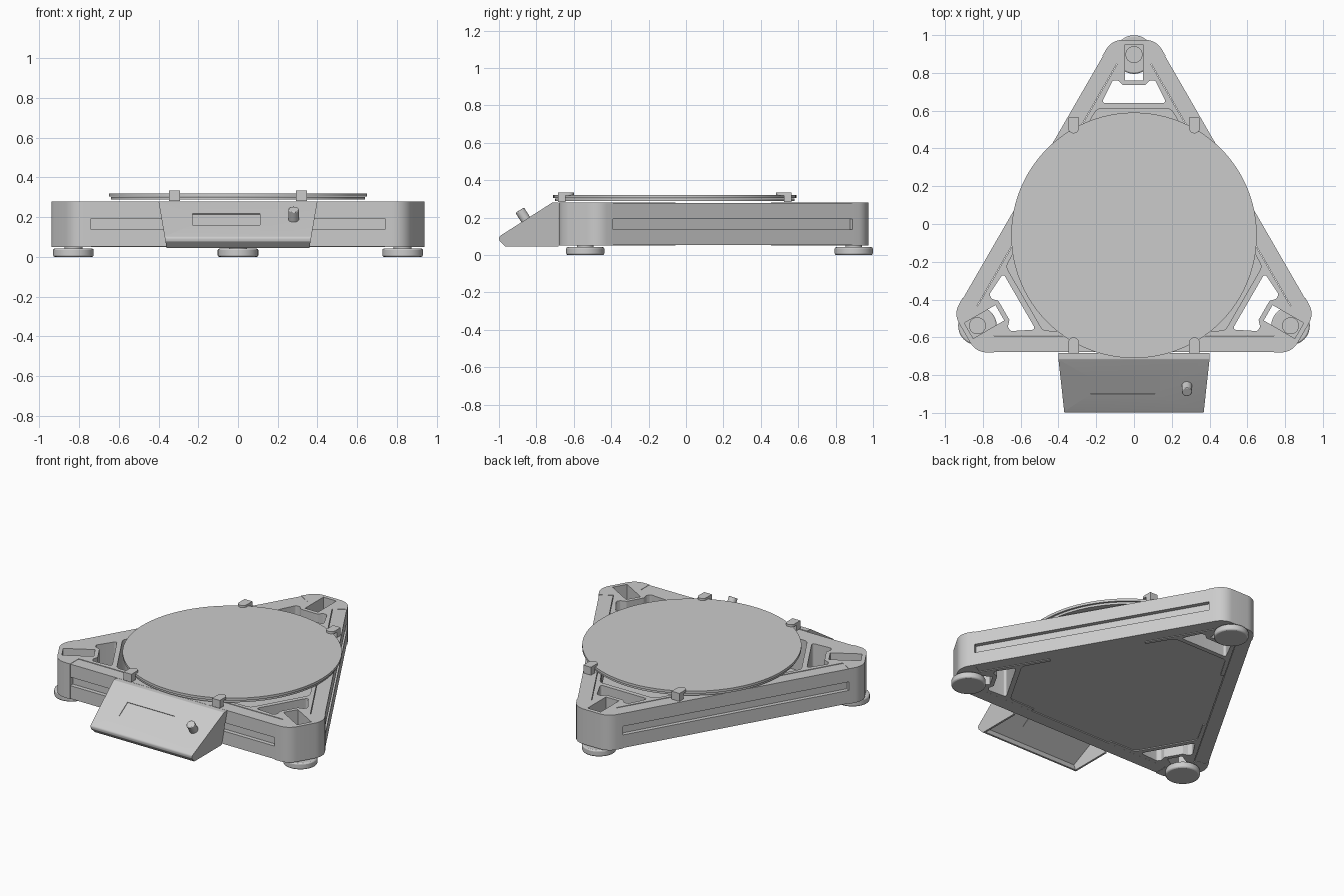
import bpy, math
from mathutils import Vector, Matrix

if "Cube" in bpy.data.objects:
    bpy.data.objects.remove(bpy.data.objects["Cube"], do_unlink=True)

CENTRE = Vector((0, -0.06, 0))
C30, S30 = math.cos(math.pi / 6), 0.5

grey = bpy.data.materials.new("plain grey")
grey.use_nodes = True
grey.diffuse_color = (0.6, 0.6, 0.6, 1)
grey.node_tree.nodes["Principled BSDF"].inputs["Base Color"].default_value = (0.6, 0.6, 0.6, 1)


def finish(ob, name, smooth=True):
    ob.name = ob.data.name = name
    ob.data.materials.clear()
    ob.data.materials.append(grey)
    if smooth:
        bpy.ops.object.select_all(action="DESELECT")
        ob.select_set(True)
        bpy.context.view_layer.objects.active = ob
        bpy.ops.object.shade_smooth_by_angle(angle=math.radians(32))
    return ob


def rounded(points, steps=6):
    """Outline from (x, y, corner radius) points."""
    out = []
    for i, (x, y, r) in enumerate(points):
        p = Vector((x, y))
        if r == 0:
            out.append(p)
            continue
        a = (Vector(points[i - 1][:2]) - p).normalized()
        b = (Vector(points[(i + 1) % len(points)][:2]) - p).normalized()
        half = a.angle(b) / 2
        mid = p + (a + b).normalized() * r / math.sin(half)
        start, end = p + a * r / math.tan(half) - mid, p + b * r / math.tan(half) - mid
        for k in range(steps + 1):
            out.append(mid + start.lerp(end, k / steps).normalized() * r)
    return out


def mirrored(half):
    return half + [(-x, y, r) for x, y, r in reversed(half)]


def prism(name, loops, z0, z1):
    """Extrude a filled outline with holes from z0 to z1."""
    cu = bpy.data.curves.new(name, "CURVE")
    cu.dimensions, cu.fill_mode, cu.extrude = "2D", "BOTH", (z1 - z0) / 2
    for loop in loops:
        sp = cu.splines.new("POLY")
        sp.points.add(len(loop) - 1)
        for pt, co in zip(sp.points, loop):
            pt.co = (co[0], co[1], 0, 1)
        sp.use_cyclic_u = True
    ob = bpy.data.objects.new(name, cu)
    bpy.context.collection.objects.link(ob)
    bpy.ops.object.select_all(action="DESELECT")
    ob.select_set(True)
    bpy.context.view_layer.objects.active = ob
    bpy.ops.object.convert(target="MESH")
    ob = bpy.context.view_layer.objects.active
    ob.data.transform(Matrix.Translation((0, 0, (z0 + z1) / 2)))
    return finish(ob, name)


def box(name, x, y, z):
    bpy.ops.mesh.primitive_cube_add(size=1)
    ob = bpy.context.object
    ob.data.transform(Matrix.Translation([(a + b) / 2 for a, b in (x, y, z)])
                      @ Matrix.Diagonal([b - a for a, b in (x, y, z)] + [1]))
    return finish(ob, name, False)


def cylinder(name, radius, z0, z1, at=(0, 0), sides=48, bevel=0.0):
    bpy.ops.mesh.primitive_cylinder_add(vertices=sides, radius=radius, depth=z1 - z0)
    ob = bpy.context.object
    ob.data.transform(Matrix.Translation((at[0], at[1], (z0 + z1) / 2)))
    if bevel:
        m = ob.modifiers.new("soft edge", "BEVEL")
        m.width, m.segments, m.limit_method = bevel, 2, "ANGLE"
    return finish(ob, name)


def cut(ob, cutter):
    m = ob.modifiers.new("cut", "BOOLEAN")
    m.operation, m.solver, m.object = "DIFFERENCE", "EXACT", cutter
    bpy.context.view_layer.objects.active = ob
    bpy.ops.object.modifier_apply(modifier=m.name)
    bpy.data.objects.remove(cutter, do_unlink=True)


def spin(ob, degrees):
    ob.matrix_world = Matrix.Translation(CENTRE) @ Matrix.Rotation(math.radians(degrees), 4, "Z")


def along(n, t, r=0.0):
    """Point at offset n from the centre and distance t along a triangle side."""
    return (n * C30 - t * S30, n * S30 + t * C30, r)


# Corner bracket outlines, pointing along +y from the centre
body = rounded(mirrored([(0.118, 1.035, 0.1), along(0.62, 0.74), along(0.53, 0.74),
                         along(0.53, 0.3), along(0.507, 0.3), (0.196, 0.67, 0.04)]))
window = rounded(mirrored([(0.172, 0.7, 0.012), (0.112, 0.82, 0.015),
                           (0.085, 0.82, 0.01), (0.058, 0.795, 0.01)]))
slot = rounded(mirrored([(0.047, 0.82, 0), (0.047, 1.01, 0)]))

# Three corners with feet, three sides with paired bars
for name, angle in (("back", 0), ("right", 120), ("left", 240)):
    spin(prism(name + "_corner_bracket", [body, window, slot], 0.05, 0.28), angle)
    spin(cylinder(name + "_foot", 0.102, 0, 0.042, (0, 0.957), bevel=0.008), angle)
    spin(cylinder(name + "_foot_stem", 0.045, 0.04, 0.07, (0, 0.957), 24), angle)
for name, angle in (("front", 0), ("left", 120), ("right", 240)):
    for level, z in (("lower", 0.052), ("upper", 0.193)):
        spin(box(f"{name}_{level}_bar", (-0.74, 0.74), (-0.617, -0.533), (z, z + 0.085)), angle)
    spin(box(name + "_recessed_panel", (-0.74, 0.74), (-0.59, -0.54), (0.13, 0.2)), angle)

# Floor plate, a triangle with cut-off corners
plate = []
for k in range(3):
    turn = Matrix.Rotation(k * math.tau / 3, 2)
    u = (0.53 - 0.695 * S30) / C30
    plate += [turn @ Vector((u, 0.695)), turn @ Vector((-u, 0.695))]
spin(prism("floor_plate", [plate], 0.056, 0.07), 0)

# Round bed in two layers
spin(cylinder("bed_heater", 0.64, 0.288, 0.302, sides=96), 0)
spin(cylinder("bed_top", 0.65, 0.304, 0.32, sides=96), 0)

# Bed clips: a rounded tongue above, a post outside the rim and a lower jaw
for side, x in (("left", 0.32), ("right", -0.32)):
    for end, y, s in (("back", 0.565, -1), ("front", -0.685, 1)):
        tongue = rounded([(x - 0.028, y, 0), (x + 0.028, y, 0),
                          (x + 0.028, y + s * 0.085, 0.027), (x - 0.028, y + s * 0.085, 0.027)])
        prism(f"{end}_{side}_clip_tongue", [tongue], 0.318, 0.334)
        ys = sorted((y, y + s * 0.04))
        box(f"{end}_{side}_clip_post", (x - 0.028, x + 0.028), ys, (0.282, 0.319))


# Control housing: hollow sloped shell, open underneath and narrower at the bottom
def housing(name, profile, half_width):
    ob = prism(name, [profile], -half_width, half_width)
    ob.data.transform(Matrix(((0, 0, 1, 0), (1, 0, 0, 0), (0, 1, 0, 0), (0, 0, 0, 1))))
    for v in ob.data.vertices:
        v.co.x *= 1 - 0.43 * (0.28 - v.co.z)
    return ob


shell = housing("control_housing", rounded([(-0.682, 0.28, 0), (-0.715, 0.28, 0.01),
                (-1.0, 0.098, 0.015), (-0.998, 0.078, 0.01), (-0.965, 0.045, 0), (-0.682, 0.045, 0)]), 0.4)
cut(shell, housing("hollow", rounded([(-0.67, 0.262, 0), (-0.715, 0.262, 0),
                   (-0.978, 0.094, 0), (-0.945, 0.03, 0), (-0.67, 0.03, 0)]), 0.386))

# Screen and knob lie in the slope's own frame
slope = math.atan2(0.182, 0.285)
frame = Matrix.Translation((0, -0.857, 0.189)) @ Matrix.Rotation(slope, 4, "X")
opening = box("opening", (-0.23, 0.11), (-0.052, 0.052), (-0.05, 0.05))
opening.data.transform(frame)
cut(shell, opening)
finish(shell, "control_housing")
screen = box("screen", (-0.23, 0.11), (-0.052, 0.052), (-0.018, -0.004))
knob = cylinder("knob", 0.027, -0.02, 0.06, (0.28, 0.0), 32, 0.004)
for part in (screen, knob):
    part.data.transform(frame)
